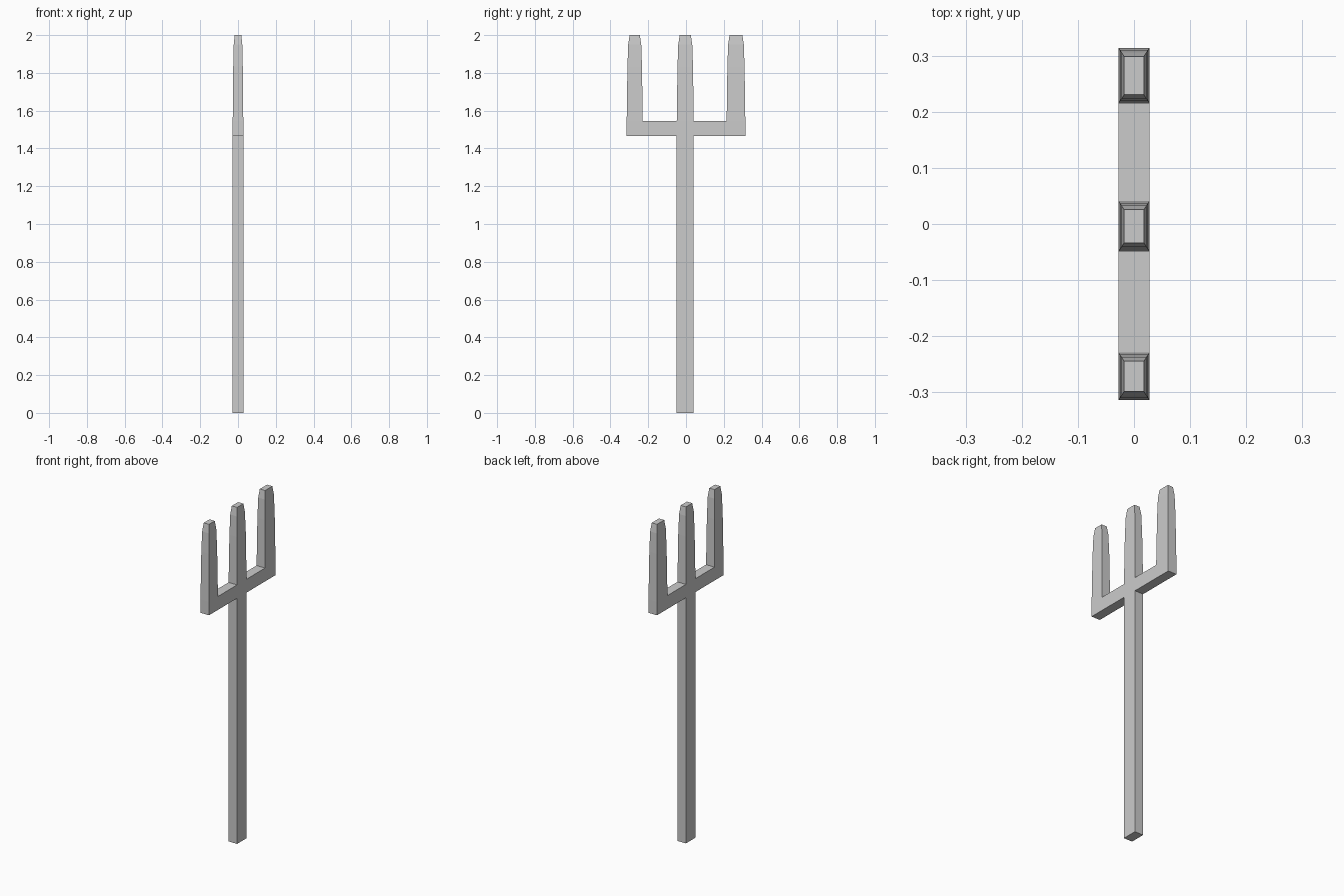
import bpy, bmesh

if "Cube" in bpy.data.objects:
    bpy.data.objects.remove(bpy.data.objects["Cube"])

HALF_X = 0.028                                        # half thickness of the whole fork
BAR_Z = (1.466, 1.546)                                # underside and top of the crossbar
CUTS = [-0.314, -0.229, -0.049, 0.041, 0.215, 0.314]  # tine / gap borders along y
RINGS = [(1.83, 0.004), (1.95, 0.008), (2.0, 0.0155)]  # tine rings: height, inset in y
X_INSET = 0.68                                        # x taper relative to y taper

bm = bmesh.new()


def ring(y0, y1, z, inset=0.0):
    """Rectangular loop of four vertices at height z."""
    x = HALF_X - inset * X_INSET
    y0, y1 = y0 + inset, y1 - inset
    return [bm.verts.new(p) for p in ((-x, y0, z), (x, y0, z), (x, y1, z), (-x, y1, z))]


def bridge(a, b):
    for i in range(4):
        j = (i + 1) % 4
        bm.faces.new((a[i], a[j], b[j], b[i]))


# Crossbar cells, with a tine growing from every other one
for i, (y0, y1) in enumerate(zip(CUTS, CUTS[1:])):
    bottom, top = ring(y0, y1, BAR_Z[0]), ring(y0, y1, BAR_Z[1])
    bridge(bottom, top)
    if i % 2 == 0:
        for z, inset in RINGS:
            nxt = ring(y0, y1, z, inset)
            bridge(top, nxt)
            top = nxt
    bm.faces.new(top)
    # Shaft below the middle cell
    if i == 2:
        foot = ring(y0, y1, 0.0)
        bridge(foot, bottom)
        bottom = foot
    bm.faces.new(bottom[::-1])

# Weld the cells into one shell and drop the walls between them
bmesh.ops.remove_doubles(bm, verts=bm.verts[:], dist=0.0005)
inner = [f for f in bm.faces
         if abs(f.normal.y) > 0.9 or f.normal.length == 0]
bm.normal_update()
inner = [f for f in bm.faces if abs(f.normal.y) > 0.9
         and all(BAR_Z[0] - 0.001 < v.co.z < BAR_Z[1] + 0.001 for v in f.verts)
         and abs(f.calc_center_median().y) < 0.3]
bmesh.ops.delete(bm, geom=inner, context='FACES_ONLY')
bmesh.ops.recalc_face_normals(bm, faces=bm.faces[:])

mesh = bpy.data.meshes.new("trident")
bm.to_mesh(mesh)
bm.free()
bpy.context.collection.objects.link(bpy.data.objects.new("trident", mesh))
